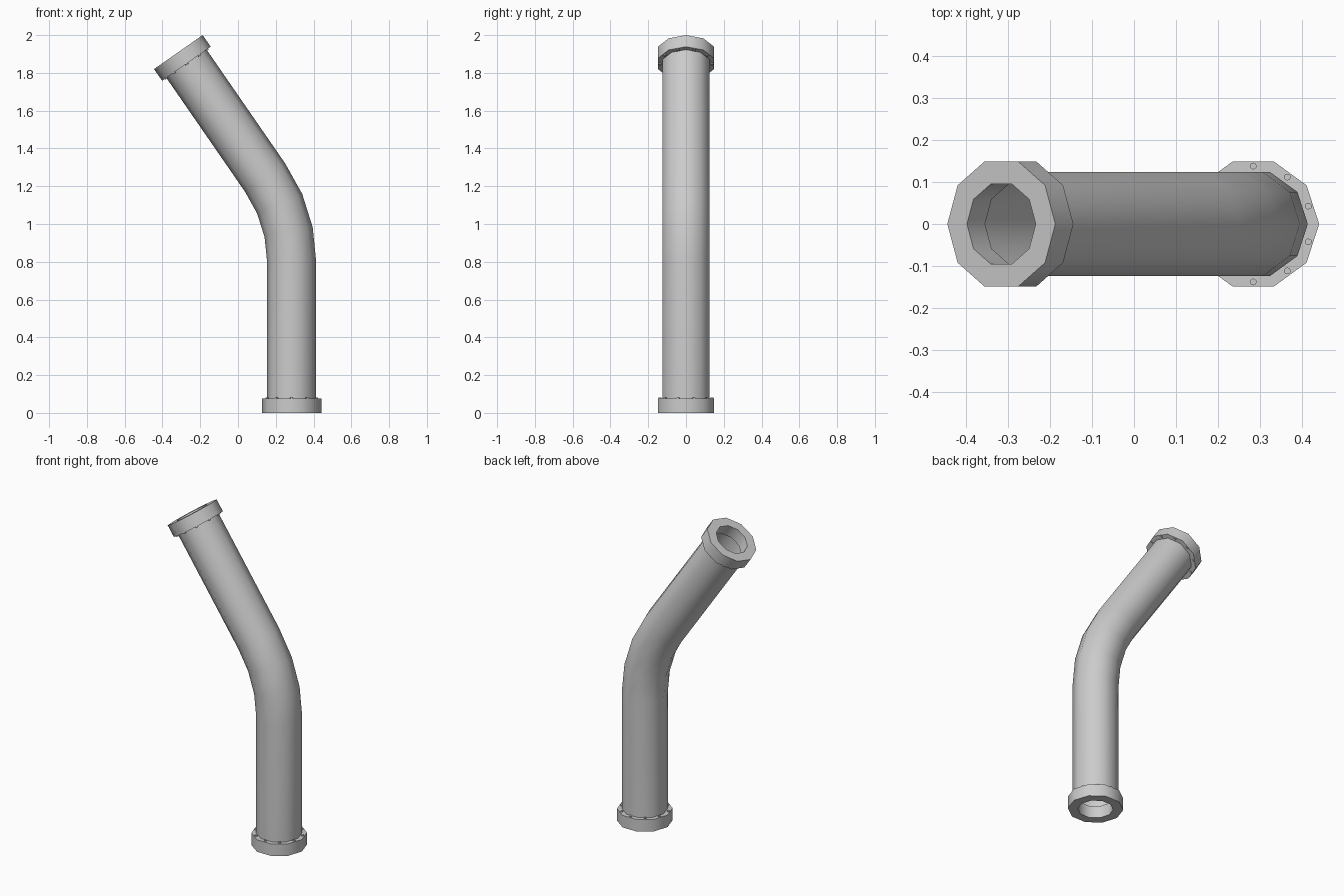
import bpy, bmesh
from math import sin, cos, pi, radians
from mathutils import Vector

cube = bpy.data.objects.get("Cube")
if cube:
    bpy.data.objects.remove(cube, do_unlink=True)

SIDES = 10
BEND = radians(35)
PIPE_R, FLANGE_R, HOLE_R = 0.13, 0.157, 0.1
THICK = 0.075

grey = bpy.data.materials.new("grey_metal")
grey.use_nodes = True
grey.diffuse_color = (0.6, 0.6, 0.6, 1)
grey.node_tree.nodes["Principled BSDF"].inputs["Base Color"].default_value = (0.6, 0.6, 0.6, 1)


def axes(tilt):
    """Side, depth and axial directions of a section tilted towards -x."""
    return (Vector((cos(tilt), 0, sin(tilt))), Vector((0, 1, 0)),
            Vector((-sin(tilt), 0, cos(tilt))))


def loft(bm, sections, sides, closed=False, cap=False):
    """Join rings given as (centre, tilt, radius)."""
    rings = []
    for centre, tilt, radius in sections:
        u, v, _ = axes(tilt)
        rings.append([bm.verts.new(centre + radius * (cos(a) * u + sin(a) * v))
                      for a in (2 * pi * i / sides for i in range(sides))])
    pairs = list(zip(rings, rings[1:]))
    if closed:
        pairs.append((rings[-1], rings[0]))
    for low, high in pairs:
        for i in range(sides):
            j = (i + 1) % sides
            bm.faces.new((low[i], low[j], high[j], high[i]))
    if cap:
        bm.faces.new(rings[-1])


def finish(bm, name):
    mesh = bpy.data.meshes.new(name)
    bm.to_mesh(mesh)
    bm.free()
    mesh.materials.append(grey)
    obj = bpy.data.objects.new(name, mesh)
    bpy.context.collection.objects.link(obj)
    bpy.ops.object.select_all(action='DESELECT')
    obj.select_set(True)
    bpy.context.view_layer.objects.active = obj
    bpy.ops.object.shade_smooth_by_angle(angle=radians(40))
    return obj


def flange(name, face_centre, tilt):
    """Ring collar with a circle of bolts on the side facing the pipe."""
    u, v, axis = axes(tilt)
    back = face_centre + THICK * axis
    bm = bmesh.new()
    loft(bm, [(face_centre, tilt, FLANGE_R), (back, tilt, FLANGE_R),
              (back, tilt, HOLE_R), (face_centre, tilt, HOLE_R)], SIDES, closed=True)
    finish(bm, name)

    bm = bmesh.new()
    for i in range(SIDES):
        a = 2 * pi * (i + 0.5) / SIDES
        spot = back + 0.138 * (cos(a) * u + sin(a) * v)
        loft(bm, [(spot, tilt, 0.008), (spot + 0.006 * axis, tilt, 0.008)], 12, cap=True)
    finish(bm, name + "_bolts")


# Pipe: straight run, bend in three steps, tilted run
base = Vector((0.284, 0, 0))
top = Vector((-0.316, 0, 1.91))
bend_start = base + Vector((0, 0, 0.8))
bend_r = 0.777
path = [(base + Vector((0, 0, THICK)), 0, PIPE_R)]
for k in range(4):
    t = BEND * k / 3
    path.append((bend_start + bend_r * Vector((cos(t) - 1, 0, sin(t))), t, PIPE_R))
path.append((top - THICK * axes(BEND)[2], BEND, PIPE_R))
bm = bmesh.new()
loft(bm, path, SIDES)
finish(bm, "bent_pipe")

# End collars
flange("bottom_flange", base, 0)
flange("top_flange", top, BEND + pi)
